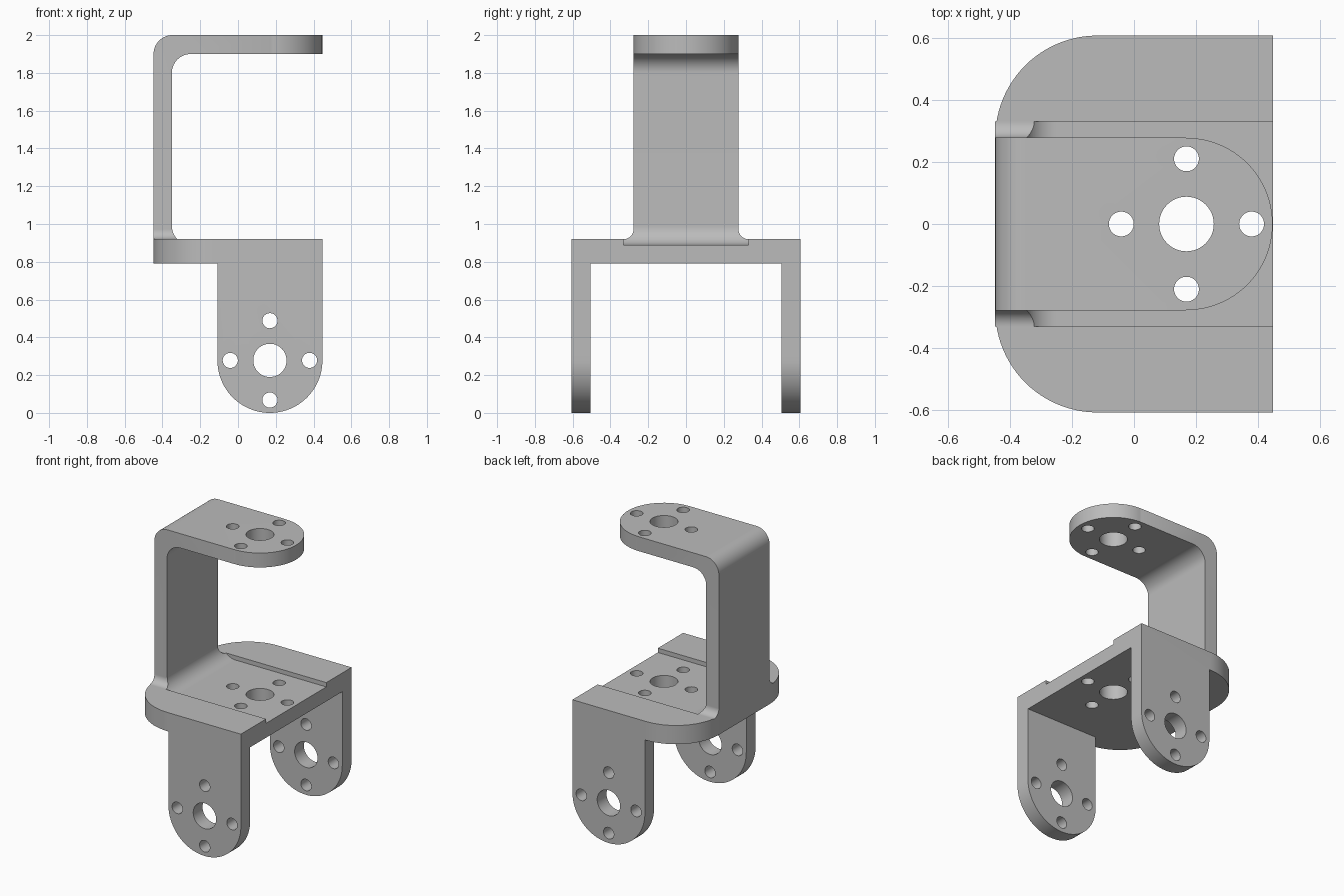
import bpy, bmesh
from math import cos, sin, radians

if "Cube" in bpy.data.objects:
    bpy.data.objects.remove(bpy.data.objects["Cube"], do_unlink=True)

grey = bpy.data.materials.new("plain_grey")
grey.use_nodes = True
grey.diffuse_color = (0.5, 0.5, 0.5, 1)
grey.node_tree.nodes["Principled BSDF"].inputs["Base Color"].default_value = (0.5, 0.5, 0.5, 1)

# Shared dimensions
BACK, FRONT = -0.447, 0.447
TAB_R = 0.278                 # half width of the tab and legs
HUB = FRONT - TAB_R           # x of every hole pattern
LEG_Z = TAB_R                 # height of the leg hole pattern
SIDE = 0.607                  # half width of the base plate
FLOOR, TOP, UNDER = 0.89, 0.92, 0.79
GROOVE = 0.33                 # half width of the groove


def arc(cx, cy, r, a, b, steps=24):
    angles = [radians(a + (b - a) * i / steps) for i in range(steps + 1)]
    return [(cx + r * cos(t), cy + r * sin(t)) for t in angles]


def mirrored(half):
    """Close a half outline by mirroring its second coordinate."""
    return half + [(u, -v) for u, v in reversed(half)]


def swap(points):
    return [(v, u) for u, v in points]


def prism(name, outlines, axis, lo, hi):
    """Extrude 2D outlines along an axis; the other two axes keep their order."""
    bm = bmesh.new()
    for outline in outlines:
        rings = []
        for d in (lo, hi):
            ring = []
            for p in outline:
                co = list(p)
                co.insert("xyz".index(axis), d)
                ring.append(bm.verts.new(co))
            rings.append(ring)
            bm.faces.new(ring)
        a, b = rings
        for i in range(len(a)):
            j = (i + 1) % len(a)
            bm.faces.new((a[i], a[j], b[j], b[i]))
    bmesh.ops.recalc_face_normals(bm, faces=bm.faces)
    mesh = bpy.data.meshes.new(name)
    bm.to_mesh(mesh)
    bm.free()
    mesh.materials.append(grey)
    obj = bpy.data.objects.new(name, mesh)
    bpy.context.collection.objects.link(obj)
    return obj


def carve(obj, operations):
    """Run the booleans and bake the result into the part."""
    for operation, cutter in operations:
        cutter.hide_render = True
        mod = obj.modifiers.new(operation, 'BOOLEAN')
        mod.operation, mod.object, mod.solver = operation, cutter, 'EXACT'
    graph = bpy.context.evaluated_depsgraph_get()
    mesh = bpy.data.meshes.new_from_object(obj.evaluated_get(graph))
    obj.modifiers.clear()
    obj.data = mesh
    bpy.ops.object.select_all(action='DESELECT')
    obj.select_set(True)
    bpy.context.view_layer.objects.active = obj
    bpy.ops.object.shade_smooth_by_angle(angle=radians(30))


def hole_pattern(cx, cy):
    """One large hole with four small ones around it."""
    spots = [(cx, cy, 0.088)]
    for dx, dy in ((1, 0), (0, 1), (-1, 0), (0, -1)):
        spots.append((cx + 0.21 * dx, cy + 0.21 * dy, 0.04))
    return [arc(x, y, r, 0, 360, 48)[:-1] for x, y, r in spots]


# Hole and groove cutters
plate_holes = prism("plate_hole_cutter", hole_pattern(HUB, 0), 'z', -1, 3)
leg_holes = prism("leg_hole_cutter", hole_pattern(HUB, LEG_Z), 'y', -1, 1)
groove = prism("groove_cutter", [[(-0.36, -GROOVE), (1, -GROOVE), (1, GROOVE), (-0.36, GROOVE)]],
               'z', FLOOR, 1.2)

# Lower yoke: U section trimmed by its side and top outlines
yoke_section = swap(mirrored([(TOP, 0.7), (-0.2, 0.7), (-0.2, 0.505), (UNDER, 0.505)]))
yoke_side = [(-0.6, 1.1), (-0.6, UNDER), (HUB - TAB_R, UNDER)]
yoke_side += arc(HUB, LEG_Z, TAB_R, 180, 360, 48) + [(FRONT, 1.1)]
corner = SIDE - TAB_R
yoke_top = mirrored([(0.6, SIDE)] + arc(BACK + corner, TAB_R, corner, 90, 180))
yoke = prism("lower_yoke", [yoke_section], 'x', -1, 1)
side_trim = prism("yoke_side_trim", [yoke_side], 'y', -1, 1)
top_trim = prism("yoke_top_trim", [yoke_top], 'z', -1, 3)
carve(yoke, [('INTERSECT', side_trim), ('INTERSECT', top_trim), ('DIFFERENCE', groove),
             ('DIFFERENCE', plate_holes), ('DIFFERENCE', leg_holes)])

# Upper arm: bent strip with fillets, flared foot and rounded tab
arm_side = [(0.6, 2)] + arc(BACK + 0.1, 1.9, 0.1, 90, 180)
arm_side += [(BACK, TOP), (-0.36, TOP), (-0.36, FLOOR)]
arm_side += arc(-0.25, FLOOR + 0.1, 0.1, 270, 180) + arc(-0.25, 1.8, 0.1, 180, 90)
arm_side += [(0.6, 1.9)]
flare = GROOVE - TAB_R
arm_front = [(2.2, TAB_R)] + swap(arc(GROOVE, TOP + flare, flare, 180, 270)) + [(0.8, GROOVE)]
arm_top = mirrored([(-0.6, 0.4), (-0.1, 0.4)] + arc(HUB, 0, TAB_R - 0.0005, 90, 1))
arm = prism("upper_arm", [arm_side], 'y', -1, 1)
front_trim = prism("arm_front_trim", [swap(mirrored(arm_front))], 'x', -1, 1)
tab_trim = prism("arm_tab_trim", [arm_top], 'z', -1, 3)
carve(arm, [('INTERSECT', front_trim), ('INTERSECT', tab_trim), ('DIFFERENCE', plate_holes)])

# Remove the cutters
for helper in (plate_holes, leg_holes, groove, side_trim, top_trim, front_trim, tab_trim):
    bpy.data.objects.remove(helper, do_unlink=True)
